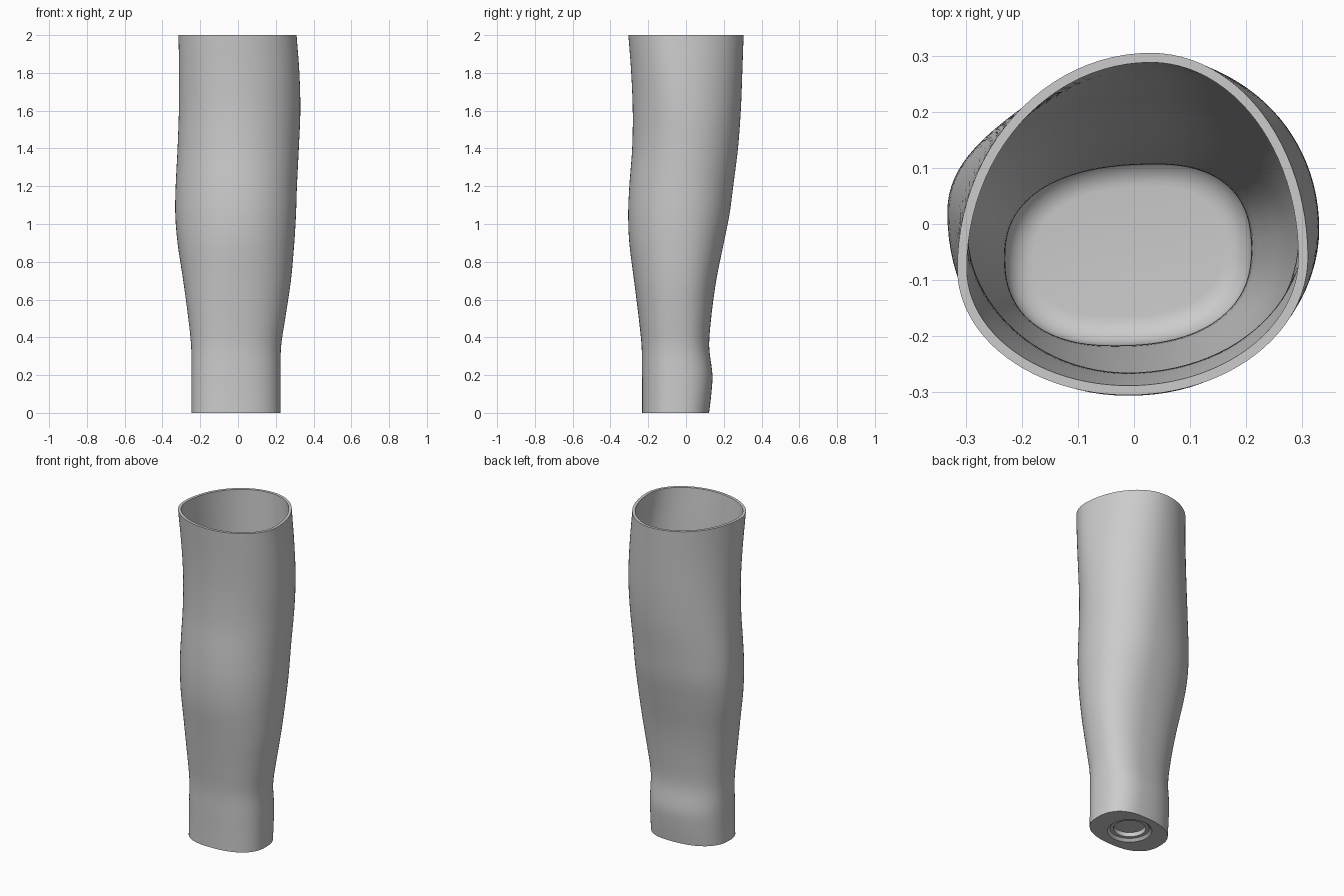
import bpy
import bmesh
from math import sin, cos, pi

cube = bpy.data.objects.get("Cube")
if cube:
    bpy.data.objects.remove(cube, do_unlink=True)

SEGMENTS = 96
WALL = 0.017
FLOOR = 0.1
FILLET = 0.05
HEIGHT = 2.0

# Silhouette of the sleeve: height, right, left, front and back, in hundredths
SILHOUETTE = [
    (0, -24.7, 22.6, -23.2, 12.2),
    (10, -24.7, 22.6, -23.2, 13.4),
    (20, -24.7, 22.6, -23.3, 14),
    (35, -24.8, 22.8, -23.5, 12.3),
    (50, -26.3, 25, -25, 13.3),
    (70, -29, 28, -27.5, 16),
    (90, -32, 29.8, -30, 20),
    (105, -33.2, 30.7, -30.6, 23),
    (120, -33, 31.2, -30, 25),
    (140, -32, 32.2, -28.5, 27.5),
    (160, -31.3, 33, -28.2, 29),
    (180, -31.2, 32.5, -29, 29.8),
    (200, -31.5, 31, -30.5, 30.5),
]

# Where each silhouette point sits across the section, and corner squareness:
# height, y of right, y of left, x of front, x of back, power
CENTRES = [
    (0, -7, -5, -4, 4, 2.4),
    (50, -5, -4, -3, 4, 2.3),
    (105, 2, -2, -1, 4, 2.1),
    (150, 0, 0, -1, 5, 2),
    (200, -8, -6, -1, 3, 2),
]


def interpolate(rows, height):
    """Smooth curve through the rows, evaluated at a height."""
    last = len(rows) - 1
    i = 0
    while i < last - 1 and height > rows[i + 1][0]:
        i += 1
    a, b = rows[i], rows[i + 1]
    before, after = rows[max(i - 1, 0)], rows[min(i + 2, last)]
    span = b[0] - a[0]
    t = min(max((height - a[0]) / span, 0), 1)
    result = []
    for k in range(1, len(a)):
        slope_a = (b[k] - before[k]) / (b[0] - before[0]) * span
        slope_b = (after[k] - a[k]) / (after[0] - a[0]) * span
        result.append(
            (1 + 2 * t) * (1 - t) ** 2 * a[k]
            + t * (1 - t) ** 2 * slope_a
            + t * t * (3 - 2 * t) * b[k]
            + t * t * (t - 1) * slope_b
        )
    return result


def outline(z, inset=0.0):
    """Closed egg-shaped section made of four blended quarter curves."""
    x_min, x_max, y_min, y_max = (v / 100 for v in interpolate(SILHOUETTE, z * 100))
    *centre, power = interpolate(CENTRES, z * 100)
    y_right, y_left, x_front, x_back = (v / 100 for v in centre)
    x_min, y_min = x_min + inset, y_min + inset
    x_max, y_max = x_max - inset, y_max - inset
    points = []
    for i in range(SEGMENTS):
        angle = 2 * pi * i / SEGMENTS
        c, s = cos(angle), sin(angle)
        cx = x_back if s >= 0 else x_front
        cy = y_left if c >= 0 else y_right
        rx = x_max - cx if c >= 0 else cx - x_min
        ry = y_max - cy if s >= 0 else cy - y_min
        u = abs(c) ** (2 / power) * (1 if c >= 0 else -1)
        v = abs(s) ** (2 / power) * (1 if s >= 0 else -1)
        points.append((cx + rx * u, cy + ry * v, z))
    return points


def circle(radius, z):
    """Round ring on the underside."""
    angles = [2 * pi * i / SEGMENTS for i in range(SEGMENTS)]
    return [(-0.01 + radius * cos(a), -0.05 + radius * sin(a), z) for a in angles]


# Stepped round socket in the underside, from its middle outwards
rings = [circle(0.088, 0.04), circle(0.09, 0.015), circle(0.11, 0.015), circle(0.125, 0)]

# Outer wall, bottom to top
STEPS = 80
rings += [outline(HEIGHT * i / STEPS) for i in range(STEPS + 1)]

# Inner wall, top to just above the floor
start = FLOOR + FILLET
rings += [
    outline(HEIGHT - (HEIGHT - start) * i / STEPS, WALL) for i in range(STEPS)
]

# Rounded corner between inner wall and floor
for i in range(9):
    a = pi / 2 * i / 8
    rings.append(outline(start - FILLET * sin(a), WALL + FILLET * (1 - cos(a))))

# Skin the rings into one closed shell
bm = bmesh.new()
loops = [[bm.verts.new(p) for p in ring] for ring in rings]
for low, high in zip(loops, loops[1:]):
    for i in range(SEGMENTS):
        j = (i + 1) % SEGMENTS
        bm.faces.new((low[i], low[j], high[j], high[i]))
bm.faces.new(list(reversed(loops[0])))
bm.faces.new(loops[-1])
bmesh.ops.recalc_face_normals(bm, faces=bm.faces)

mesh = bpy.data.meshes.new("hollow_sleeve")
bm.to_mesh(mesh)
bm.free()
sleeve = bpy.data.objects.new("hollow_sleeve", mesh)
bpy.context.collection.objects.link(sleeve)

# Plain grey material
grey = bpy.data.materials.new("plain_grey")
grey.use_nodes = True
colour = (0.6, 0.6, 0.6, 1)
grey.diffuse_color = colour
grey.node_tree.nodes["Principled BSDF"].inputs["Base Color"].default_value = colour
mesh.materials.append(grey)

# Smooth walls, crisp rims
bpy.ops.object.select_all(action="DESELECT")
sleeve.select_set(True)
bpy.context.view_layer.objects.active = sleeve
bpy.ops.object.shade_smooth_by_angle(angle=pi / 6)
